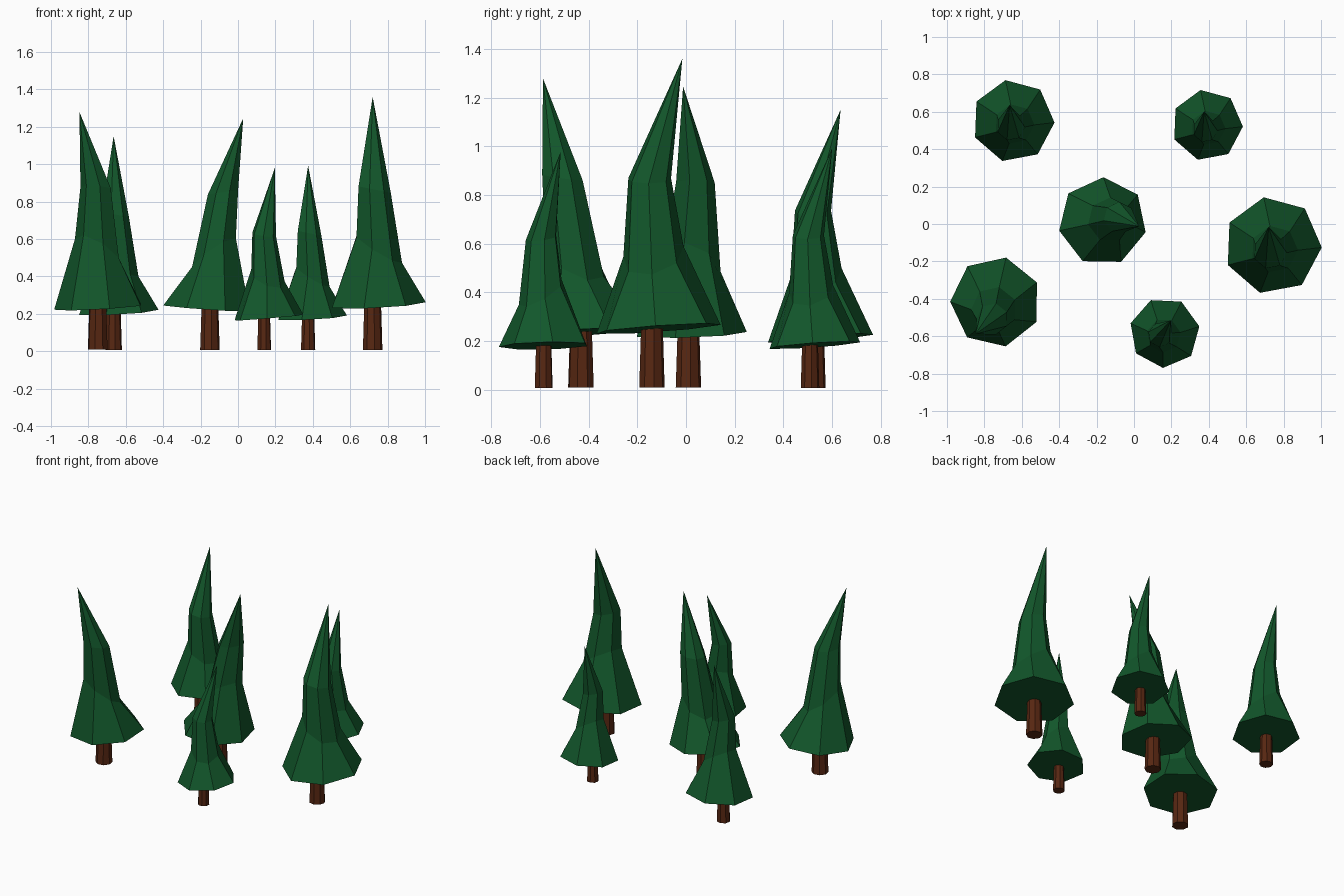
import bpy, bmesh, math

if "Cube" in bpy.data.objects:
    bpy.data.objects.remove(bpy.data.objects["Cube"])


def material(name, color):
    m = bpy.data.materials.new(name)
    m.diffuse_color = (*color, 1)
    m.use_nodes = True
    m.node_tree.nodes["Principled BSDF"].inputs["Base Color"].default_value = m.diffuse_color
    return m


green = material("needle_green", (0.006, 0.095, 0.024))
brown = material("bark_brown", (0.095, 0.02, 0.006))


def ring(bm, cx, cy, cz, r, start, sx=0, sy=0, n=7):
    """Polygon ring whose height slopes by sx, sy across it."""
    verts = []
    for i in range(n):
        a = math.radians(start) - 2 * math.pi * i / n
        dx, dy = r * math.cos(a), r * math.sin(a)
        verts.append(bm.verts.new((cx + dx, cy + dy, cz + sx * dx + sy * dy)))
    return verts


def bridge(bm, low, high):
    for i in range(len(low)):
        j = (i + 1) % len(low)
        bm.faces.new((low[i], low[j], high[j], high[i]))


def add_object(name, bm, mat, place):
    bmesh.ops.recalc_face_normals(bm, faces=bm.faces[:])
    me = bpy.data.meshes.new(name)
    bm.to_mesh(me)
    bm.free()
    me.materials.append(mat)
    ob = bpy.data.objects.new(name, me)
    bpy.context.collection.objects.link(ob)
    x, y, scale, turn = place
    ob.location = (x, y, 0)
    ob.scale = (scale,) * 3
    ob.rotation_euler.z = math.radians(turn)


def tree(name, shape, place):
    # foliage: tilted rings drawn up to a bent tip
    bm = bmesh.new()
    rings = [ring(bm, *c, r, shape["start"], *slope)
             for c, r, slope in shape["rings"]]
    bm.faces.new(rings[0])
    for low, high in zip(rings, rings[1:]):
        bridge(bm, low, high)
    tip = bm.verts.new(shape["tip"])
    top = rings[-1]
    for i in range(7):
        bm.faces.new((top[i], top[(i + 1) % 7], tip))
    add_object(name + "_foliage", bm, green, place)

    # trunk: short tapered post
    bm = bmesh.new()
    z = shape["rings"][0][0][2]
    low = ring(bm, 0, 0, 0.008, 0.053, 100, n=8)
    high = ring(bm, 0, 0, z + 0.02, 0.045, 100, n=8)
    bridge(bm, low, high)
    bm.faces.new(low)
    bm.faces.new(high)
    add_object(name + "_trunk", bm, brown, place)


# two foliage shapes: (centre), radius, (slope)
upright = {
    "start": 100.6,
    "rings": [((0.022, 0.025, 0.25), 0.262, (0.05, 0.07)),
              ((0.03, 0.005, 0.55), 0.127, (-0.6, 0.2)),
              ((0.007, -0.01, 0.865), 0.09, (-0.2, 0.0))],
    "tip": (0, 0.125, 1.36),
}
leaning = {
    "start": 89,
    "rings": [((-0.018, 0.003, 0.23), 0.237, (-0.07, 0.03)),
              ((0.022, 0.012, 0.52), 0.12, (0.65, -0.3)),
              ((0.07, 0.025, 0.85), 0.083, (0.15, 0.0))],
    "tip": (0.178, -0.022, 1.246),
}

# placement: x, y, scale, turn in degrees
tree("right_tree", upright, (0.72, -0.14, 1.0, 0))
tree("back_left_tree", upright, (-0.665, 0.53, 0.846, 0))
tree("back_right_tree", upright, (0.375, 0.51, 0.73, 0))
tree("front_tree", upright, (0.14, -0.585, 0.72, -39))
tree("middle_tree", leaning, (-0.15, 0.01, 1.0, 0))
tree("left_tree", leaning, (-0.75, -0.432, 1.027, -115))
